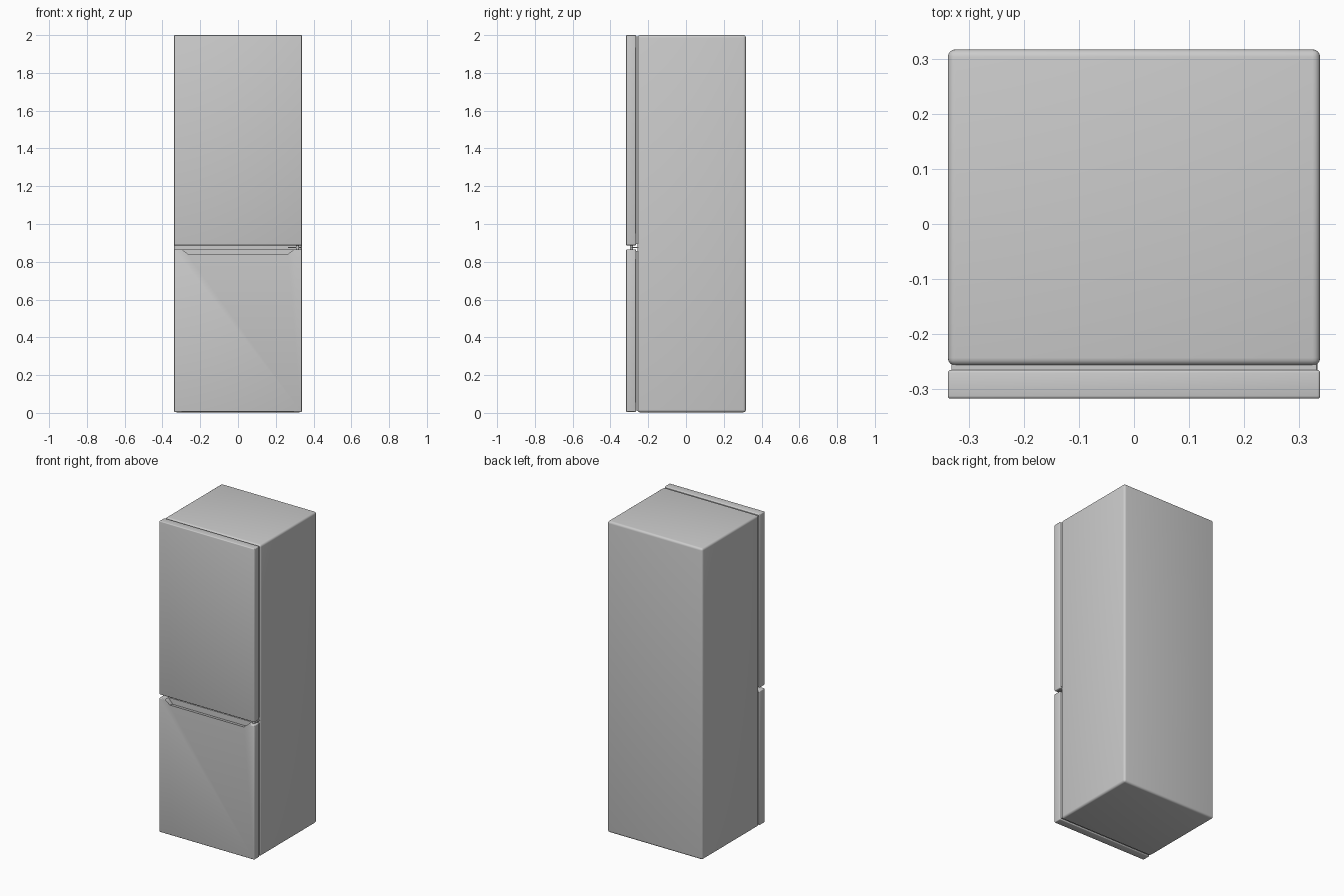
import bpy, bmesh, math

if "Cube" in bpy.data.objects:
    bpy.data.objects.remove(bpy.data.objects["Cube"])


def finish(name, bm):
    bmesh.ops.recalc_face_normals(bm, faces=bm.faces)
    mesh = bpy.data.meshes.new(name)
    bm.to_mesh(mesh)
    bm.free()
    obj = bpy.data.objects.new(name, mesh)
    bpy.context.collection.objects.link(obj)
    return obj


def smooth(obj):
    bpy.ops.object.select_all(action='DESELECT')
    obj.select_set(True)
    bpy.context.view_layer.objects.active = obj
    bpy.ops.object.shade_smooth_by_angle(angle=math.radians(35))


def box(name, x, y, z, bevel=0.0, segments=3):
    bm = bmesh.new()
    bmesh.ops.create_cube(bm, size=1)
    for v in bm.verts:
        v.co = [lo + (c + 0.5) * (hi - lo) for c, (lo, hi) in zip(v.co, (x, y, z))]
    if bevel:
        bmesh.ops.bevel(bm, geom=bm.edges[:], offset=bevel, segments=segments,
                        profile=0.5, affect='EDGES')
    obj = finish(name, bm)
    smooth(obj)
    return obj


W = 0.338

# Cabinet with softly rounded edges
box("cabinet", (-W, W), (-0.257, 0.317), (0.003, 2.0), 0.014, 4)

# Doors
box("upper_door", (-W, W), (-0.317, -0.265), (0.887, 2.0), 0.005)
lower = box("lower_door", (-W, W), (-0.317, -0.265), (0.005, 0.866), 0.005)

# Recessed grip along the top of the lower door: flared ends, floor sloping back
outline = [(-0.307, 0.88), (-0.293, 0.862), (-0.265, 0.842),
           (0.265, 0.842), (0.293, 0.862), (0.307, 0.88)]
bm = bmesh.new()
front = [bm.verts.new((x, -0.33, z)) for x, z in outline]
back = [bm.verts.new((x, -0.283, z - (0.012 if z < 0.85 else 0))) for x, z in outline]
bm.faces.new(front)
bm.faces.new(back[::-1])
for i in range(len(outline)):
    j = (i + 1) % len(outline)
    bm.faces.new((front[i], front[j], back[j], back[i]))
bmesh.ops.triangulate(bm, faces=bm.faces[:])
cutter = finish("grip_cutter", bm)
cutter.hide_render = True

mod = lower.modifiers.new("grip", 'BOOLEAN')
mod.operation = 'DIFFERENCE'
mod.solver = 'EXACT'
mod.object = cutter
bpy.context.view_layer.objects.active = lower
bpy.ops.object.modifier_apply(modifier=mod.name)
bpy.data.objects.remove(cutter)
smooth(lower)

# Door gaskets filling the gap between doors and cabinet
for name, z in (("upper_gasket", (0.895, 1.992)), ("lower_gasket", (0.013, 0.858))):
    box(name, (-W + 0.007, W - 0.007), (-0.267, -0.255), z)

# Middle hinge between the doors
box("hinge_plate", (0.265, 0.333), (-0.288, -0.25), (0.873, 0.879), 0.001, 1)
bm = bmesh.new()
bmesh.ops.create_cone(bm, cap_ends=True, segments=20, radius1=0.008, radius2=0.008, depth=0.026)
bmesh.ops.translate(bm, verts=bm.verts, vec=(0.315, -0.288, 0.876))
smooth(finish("hinge_pin", bm))
